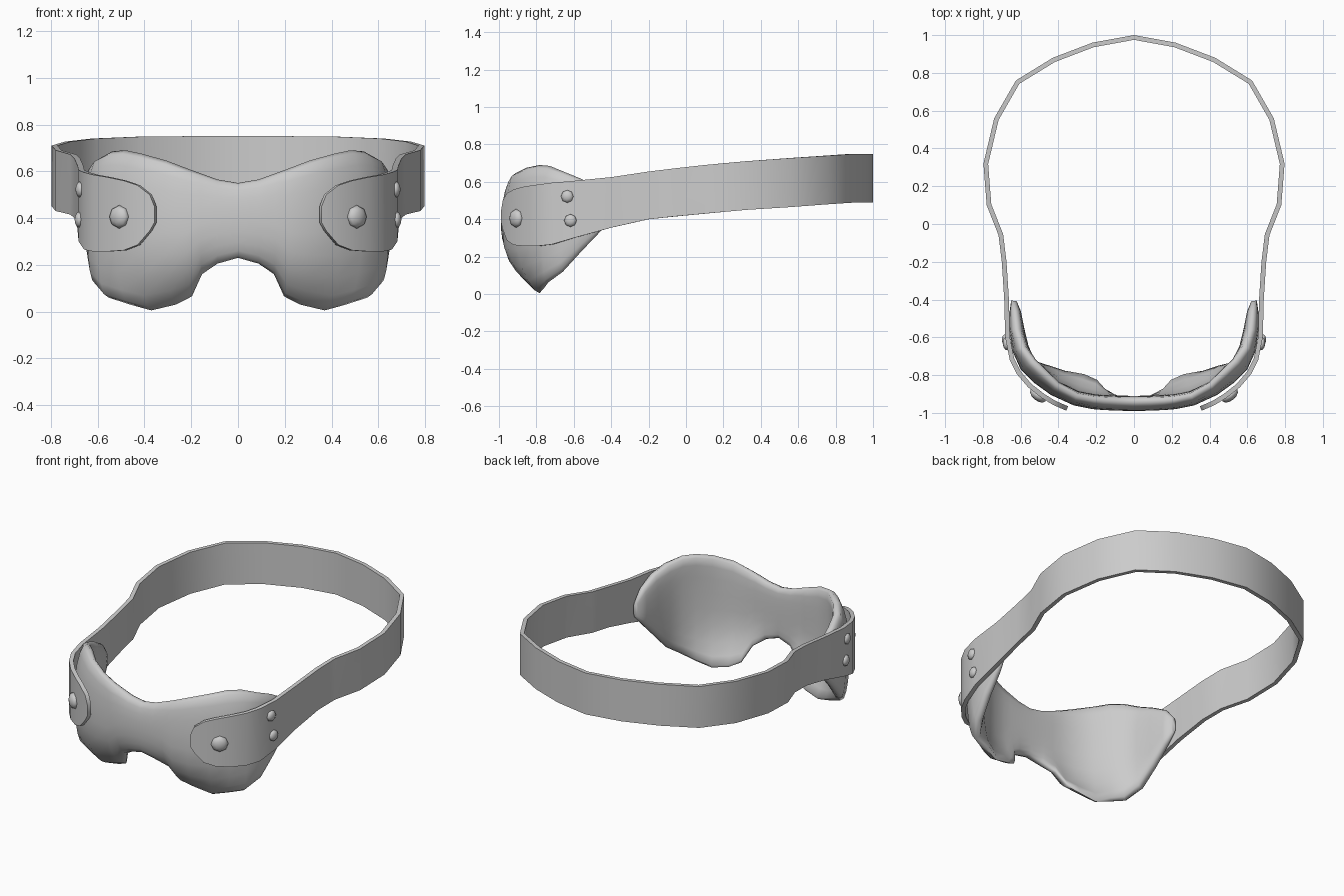
import bpy, bmesh, math
from mathutils import Vector

cube = bpy.data.objects.get("Cube")
if cube:
    bpy.data.objects.remove(cube, do_unlink=True)

grey = bpy.data.materials.new("soft grey")
grey.use_nodes = True
grey.diffuse_color = (0.6, 0.6, 0.6, 1)
grey.node_tree.nodes["Principled BSDF"].inputs["Base Color"].default_value = (0.6, 0.6, 0.6, 1)


def finish(bm, name, angle):
    """Turn a bmesh into a named, smooth shaded object."""
    bmesh.ops.recalc_face_normals(bm, faces=bm.faces)
    mesh = bpy.data.meshes.new(name)
    bm.to_mesh(mesh)
    bm.free()
    mesh.materials.append(grey)
    obj = bpy.data.objects.new(name, mesh)
    bpy.context.collection.objects.link(obj)
    bpy.ops.object.select_all(action="DESELECT")
    obj.select_set(True)
    bpy.context.view_layer.objects.active = obj
    bpy.ops.object.shade_smooth_by_angle(angle=math.radians(angle))
    return obj


def loft(rings, name, angle):
    """Skin a row of closed rings and cap both ends."""
    bm = bmesh.new()
    rows = [[bm.verts.new(p) for p in ring] for ring in rings]
    n = len(rows[0])
    for a, b in zip(rows, rows[1:]):
        for i in range(n):
            j = (i + 1) % n
            bm.faces.new((a[i], a[j], b[j], b[i]))
    bm.faces.new(rows[0])
    bm.faces.new(rows[-1])
    return finish(bm, name, angle)


def flip(station):
    return (-station[0],) + station[1:]


def inward(stations, i):
    """Horizontal inward normal of the path at station i."""
    a, b = stations[max(i - 1, 0)], stations[min(i + 1, len(stations) - 1)]
    return Vector((a[1] - b[1], b[0] - a[0], 0)).normalized()


# Padded eye mask: x, y, bottom, top, bottom setback, top setback, thickness
half = [
    (0, -0.99, 0.23, 0.55, 0.01, 0.01, 0.08),
    (0.09, -0.988, 0.205, 0.565, 0.02, 0.01, 0.08),
    (0.16, -0.985, 0.16, 0.59, 0.06, 0.01, 0.08),
    (0.22, -0.98, 0.065, 0.61, 0.11, 0.01, 0.08),
    (0.32, -0.96, 0.03, 0.645, 0.13, 0.01, 0.08),
    (0.44, -0.905, 0.005, 0.675, 0.10, 0.02, 0.08),
    (0.53, -0.84, 0.03, 0.69, 0.06, 0.03, 0.09),
    (0.60, -0.77, 0.06, 0.685, 0.01, 0.03, 0.09),
    (0.645, -0.67, 0.12, 0.655, 0, 0.01, 0.09),
    (0.66, -0.56, 0.23, 0.615, 0, 0, 0.08),
    (0.658, -0.46, 0.33, 0.56, 0, 0, 0.06),
    (0.65, -0.405, 0.39, 0.49, 0, 0, 0.03),
]
stations = [flip(s) for s in half[:0:-1]] + half
rings = []
for i, (x, y, low, high, back_low, back_high, thick) in enumerate(stations):
    normal = inward(stations, i)
    ring = []
    for k in range(20):
        a = math.tau * k / 20
        v, c = math.sin(a), math.cos(a)
        back = (back_high if v > 0 else back_low) * abs(v) ** 2.5
        depth = back + thick / 2 * (1 - math.copysign(abs(c) ** 0.6, c))
        z = (low + high) / 2 + v * (high - low) / 2
        ring.append(Vector((x, y, z)) + normal * depth)
    rings.append(ring)
loft(rings, "eye_mask", 80)

# Head strap with rounded tab ends: x, y, bottom, top of the outer face
half = [
    (0.358, -0.988, 0.38, 0.45),
    (0.378, -0.98, 0.345, 0.5),
    (0.43, -0.957, 0.285, 0.54),
    (0.49, -0.92, 0.262, 0.56),
    (0.56, -0.865, 0.257, 0.575),
    (0.62, -0.795, 0.257, 0.585),
    (0.658, -0.72, 0.265, 0.595),
    (0.682, -0.6, 0.3, 0.605),
    (0.687, -0.4, 0.355, 0.625),
    (0.7, -0.2, 0.4, 0.655),
    (0.717, -0.06, 0.415, 0.672),
    (0.78, 0.1, 0.43, 0.69),
    (0.797, 0.32, 0.45, 0.71),
    (0.74, 0.56, 0.465, 0.727),
    (0.625, 0.76, 0.48, 0.74),
    (0.43, 0.88, 0.488, 0.748),
    (0.22, 0.96, 0.49, 0.75),
    (0, 1, 0.49, 0.75),
]
stations = half + [flip(s) for s in half[-2::-1]]
rings = []
for i, (x, y, low, high) in enumerate(stations):
    inner = Vector((x, y, 0)) + inward(stations, i) * 0.025
    rings.append([(x, y, low), (x, y, high), (inner.x, inner.y, high), (inner.x, inner.y, low)])
loft(rings, "head_strap", 40)

# Domed rivets on the tabs and the sides of the strap
rivets = {
    "tab_rivet": ((0.508, -0.908, 0.405), (0.62, -0.78, 0), 0.05),
    "upper_side_rivet": ((0.676, -0.635, 0.522), (1, -0.15, 0), 0.034),
    "lower_side_rivet": ((0.68, -0.618, 0.393), (1, -0.15, 0), 0.034),
}
for name, (place, facing, radius) in rivets.items():
    for side, sign in (("left", 1), ("right", -1)):
        bm = bmesh.new()
        bmesh.ops.create_uvsphere(bm, u_segments=8, v_segments=6, radius=radius)
        bmesh.ops.scale(bm, vec=(1, 1, 0.55), verts=bm.verts)
        rivet = finish(bm, side + "_" + name, 60)
        rivet.location = (sign * place[0], place[1], place[2])
        direction = Vector((sign * facing[0], facing[1], facing[2]))
        rivet.rotation_euler = direction.to_track_quat("Z", "Y").to_euler()
